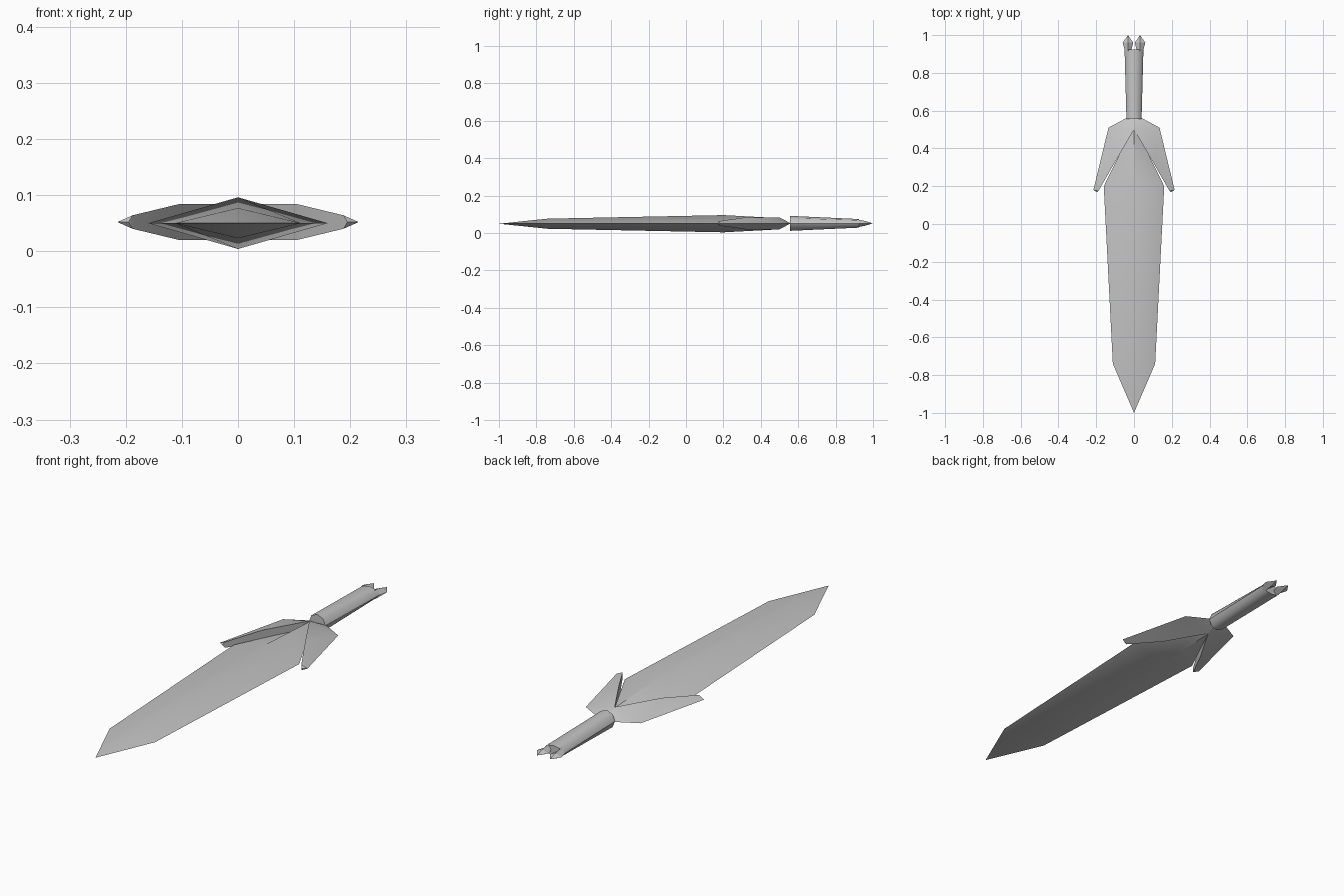
import bpy
import bmesh
import math

cube = bpy.data.objects.get("Cube")
if cube:
    bpy.data.objects.remove(cube, do_unlink=True)

MID = 0.052  # height of the sword's central plane

steel = bpy.data.materials.new("grey steel")
steel.use_nodes = True
colour = (0.55, 0.55, 0.55, 1)
steel.diffuse_color = colour
steel.node_tree.nodes["Principled BSDF"].inputs["Base Color"].default_value = colour


def finish(bm, name, angle=40):
    bmesh.ops.remove_doubles(bm, verts=bm.verts, dist=0.0005)
    bmesh.ops.recalc_face_normals(bm, faces=bm.faces)
    mesh = bpy.data.meshes.new(name)
    bm.to_mesh(mesh)
    bm.free()
    mesh.materials.append(steel)
    obj = bpy.data.objects.new(name, mesh)
    bpy.context.collection.objects.link(obj)
    bpy.ops.object.select_all(action="DESELECT")
    obj.select_set(True)
    bpy.context.view_layer.objects.active = obj
    bpy.ops.object.shade_smooth_by_angle(angle=math.radians(angle))
    return obj


def loft(name, sections, sides=4, x=0, z=MID, angle=40):
    """Skin elliptical rings given as (y, half width, half height)."""
    bm = bmesh.new()
    rings = []
    for y, w, h in sections:
        turns = [math.tau * i / sides for i in range(sides)]
        rings.append([bm.verts.new((x + w * math.cos(a), y, z + h * math.sin(a))) for a in turns])
    for a, b in zip(rings, rings[1:]):
        for i in range(sides):
            j = (i + 1) % sides
            bm.faces.new((a[i], a[j], b[j], b[i]))
    bm.faces.new(rings[0])
    bm.faces.new(rings[-1])
    bmesh.ops.dissolve_degenerate(bm, dist=0.0005, edges=bm.edges)
    return finish(bm, name, angle)


# Diamond-section blade, pointed at the front and tucked into the guard
loft("blade", [(-1, 0, 0), (-0.74, 0.112, 0.027), (0.2, 0.16, 0.046), (0.5, 0.012, 0.03)], z=0.05)

# Grip, tapering in height towards the pommel
loft("grip", [(0.555, 0.04, 0.04), (0.925, 0.05, 0.023)], sides=8, angle=50)


# Swept guard wings: thin outer rim, thick inner wall along the blade
def guard_wing(name, side):
    rim = [(0, 0.56), (0.042, 0.56), (0.135, 0.51), (0.215, 0.18), (0.195, 0.168)]
    wall = [(0.188, 0.175, 0.012), (0.105, 0.32, 0.032), (0, 0.5, 0.032)]
    bm = bmesh.new()
    edge = [bm.verts.new((side * x, y, MID)) for x, y in rim]
    rows = []
    for s in (1, -1):
        row = [bm.verts.new((side * x, y, MID + s * h)) for x, y, h in wall]
        tip, bend, root = row
        bm.faces.new((edge[0], edge[1], root))
        bm.faces.new((edge[1], edge[2], root))
        bm.faces.new((edge[2], bend, root))
        bm.faces.new((edge[2], edge[3], bend))
        bm.faces.new((edge[3], tip, bend))
        bm.faces.new((edge[3], edge[4], tip))
        rows.append(row)
    top, low = rows
    bm.faces.new((edge[4], top[0], low[0]))
    for i in range(2):
        bm.faces.new((top[i], top[i + 1], low[i + 1], low[i]))
    bm.faces.new((edge[0], top[2], low[2]))
    finish(bm, name, 30)


for label, side in (("left", 1), ("right", -1)):
    guard_wing(label + "_guard_wing", side)
    # Faceted pommel prong
    loft(label + "_pommel_prong",
         [(0.915, 0.016, 0.021), (0.96, 0.028, 0.012), (1, 0, 0)],
         x=side * 0.032, angle=20)
